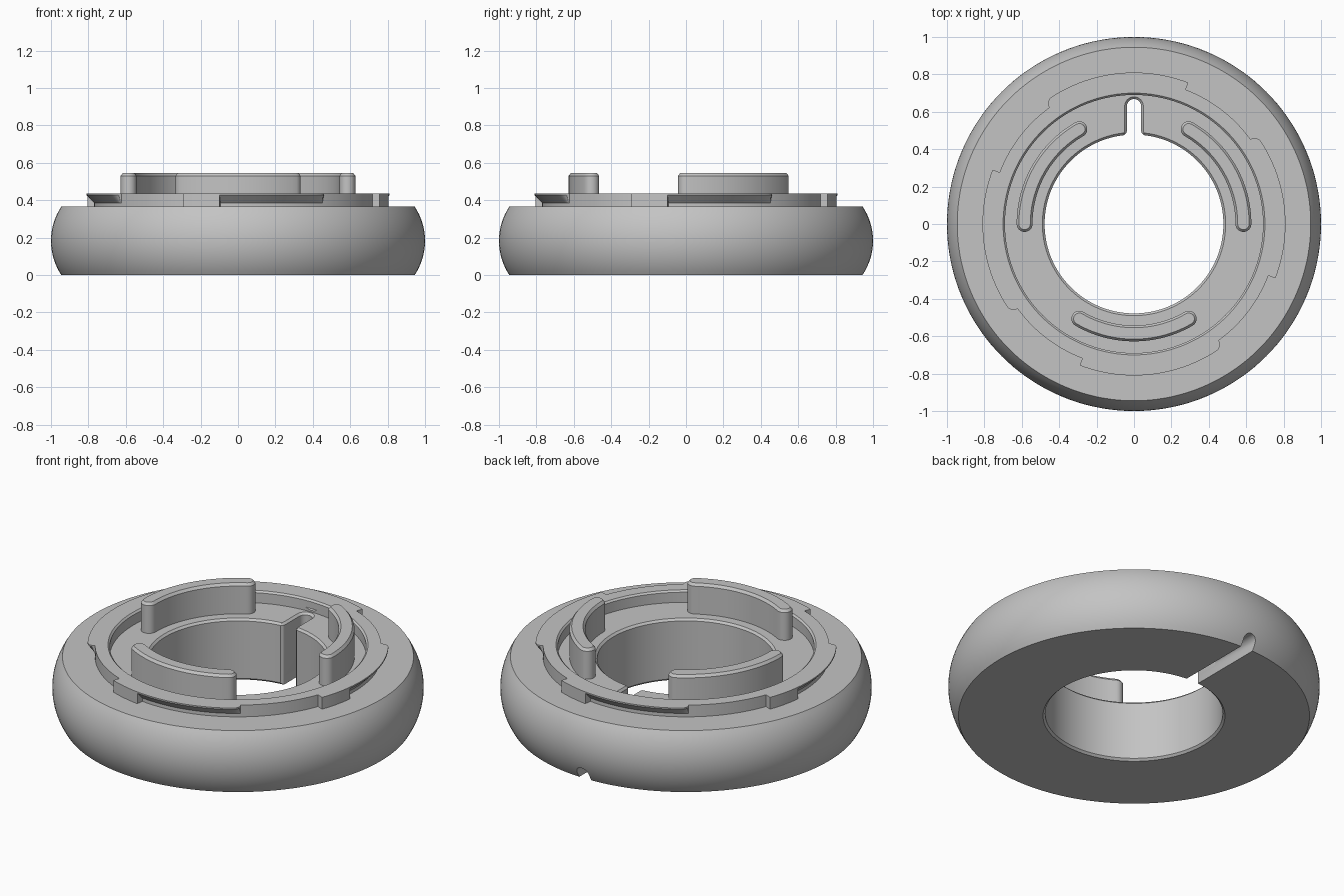
import bpy, bmesh
from math import sin, cos, pi, radians, asin, sqrt

if "Cube" in bpy.data.objects:
    bpy.data.objects.remove(bpy.data.objects["Cube"])

grey = bpy.data.materials.new("plain grey")
grey.diffuse_color = (0.55, 0.55, 0.55, 1)
grey.use_nodes = True
grey.node_tree.nodes["Principled BSDF"].inputs["Base Color"].default_value = grey.diffuse_color


def loft(name, sections, closed=False):
    """Skin a list of equal-length point loops into a solid."""
    bm = bmesh.new()
    rings = [[bm.verts.new(p) for p in s] for s in sections]
    n = len(rings[0])
    pairs = list(zip(rings, rings[1:]))
    if closed:
        pairs.append((rings[-1], rings[0]))
    else:
        bm.faces.new(rings[0])
        bm.faces.new(rings[-1])
    for a, b in pairs:
        for i in range(n):
            j = (i + 1) % n
            bm.faces.new((a[i], a[j], b[j], b[i]))
    bmesh.ops.recalc_face_normals(bm, faces=bm.faces)
    me = bpy.data.meshes.new(name)
    bm.to_mesh(me)
    bm.free()
    ob = bpy.data.objects.new(name, me)
    bpy.context.collection.objects.link(ob)
    me.materials.append(grey)
    return ob


def select(ob):
    bpy.ops.object.select_all(action='DESELECT')
    ob.select_set(True)
    bpy.context.view_layer.objects.active = ob


def smooth(ob):
    select(ob)
    bpy.ops.object.shade_smooth_by_angle(angle=radians(25))


def section(profile, angle):
    """Place an (r, z) profile at an angle around the z axis."""
    return [(r * cos(angle), r * sin(angle), z) for r, z in profile]


def cut(ob, cutter):
    mod = ob.modifiers.new("cut", 'BOOLEAN')
    mod.operation = 'DIFFERENCE'
    mod.solver = 'EXACT'
    mod.object = cutter
    select(ob)
    bpy.ops.object.modifier_apply(modifier=mod.name)
    bpy.data.objects.remove(cutter, do_unlink=True)


# Round body with bulging side, raised collar and chamfered bore
TOP, COLLAR = 0.365, 0.435
half, sag = TOP / 2, 0.055
R = (half ** 2 + sag ** 2) / (2 * sag)
span = asin(half / R)
bulge = []
for i in range(17):
    t = span * (i / 8 - 1)
    bulge.append((1 - R + R * cos(t), half + R * sin(t)))
profile = [(0.49, 0)] + bulge + [
    (0.77, TOP), (0.77, COLLAR), (0.70, COLLAR), (0.69, COLLAR - 0.01),
    (0.69, TOP), (0.49, TOP), (0.478, TOP - 0.012), (0.478, 0.012)]
N = 144
body = loft("body", [section(profile, 2 * pi * i / N) for i in range(N)], closed=True)


# Keyhole slot through the back of the bore, flared at its top edge
def slot_outline(w, z):
    yc = 0.63
    right = [(w + 0.015, 0.3), (w + 0.015, 0.475), (w + 0.004, 0.485), (w, 0.497)]
    arc = [(w * cos(pi * i / 16), yc + w * sin(pi * i / 16)) for i in range(17)]
    left = [(-x, y) for x, y in reversed(right)]
    return [(x, y, z) for x, y in right + arc + left]


cut(body, loft("slot_cutter", [slot_outline(0.038, -0.1), slot_outline(0.038, TOP - 0.012),
                               slot_outline(0.050, TOP), slot_outline(0.070, TOP + 0.02)]))

# Round-topped cable groove along the underside to the back
gw, gh = 0.04, 0.078
groove = [(gw, -0.1)] + [(gw * cos(pi * i / 12), gh - gw + gw * sin(pi * i / 12))
                         for i in range(13)] + [(-gw, -0.1)]
cut(body, loft("groove_cutter", [[(x, y, z) for x, z in groove] for y in (0.4, 1.2)]))
smooth(body)

# Four bayonet lugs: a full-height stop, then an undercut flange with a rounded tip
for k in range(4):
    base = radians(90 * k - 21)
    stop = [(0.75, TOP - 0.005), (0.81, TOP - 0.005), (0.81, COLLAR), (0.75, COLLAR)]
    smooth(loft(f"lug_stop_{k + 1}",
                [section(stop, base + radians(14 * i / 6)) for i in range(7)]))
    steps = [(14 + 40 * i / 20, 1) for i in range(21)]
    steps += [(54 + 3 * sin(t), cos(t)) for t in (0.4, 0.8, 1.15, 1.45)]
    flange = []
    for deg, s in steps:
        prof = [(0.75, 0.385), (0.77, 0.385), (0.77 + 0.04 * s, 0.427),
                (0.77 + 0.04 * s, COLLAR), (0.75, COLLAR)]
        flange.append(section(prof, base + radians(deg)))
    smooth(loft(f"lug_flange_{k + 1}", flange))


# Three curved upright walls with rounded ends and chamfered tops
def wall_outline(mid, inset, z):
    rc, w, a = 0.585, 0.0425 - inset, radians(30)
    pts = []
    for i in range(25):
        t = mid - a + 2 * a * i / 24
        pts.append(((rc + w) * cos(t), (rc + w) * sin(t), z))
    for end, start in ((mid + a, 1), (mid - a, -1)):
        for i in range(1, 12):
            t = end + pi * i / 12 + (0 if start > 0 else pi)
            pts.append((rc * cos(end) + w * cos(t), rc * sin(end) + w * sin(t), z))
        if start > 0:
            for i in range(25):
                t = mid + a - 2 * a * i / 24
                pts.append(((rc - w) * cos(t), (rc - w) * sin(t), z))
    return pts


for k, deg in enumerate((30, 150, 270)):
    m = radians(deg)
    smooth(loft(f"curved_wall_{k + 1}", [
        wall_outline(m, 0, TOP - 0.005), wall_outline(m, 0, 0.53),
        wall_outline(m, 0.012, 0.545)]))
